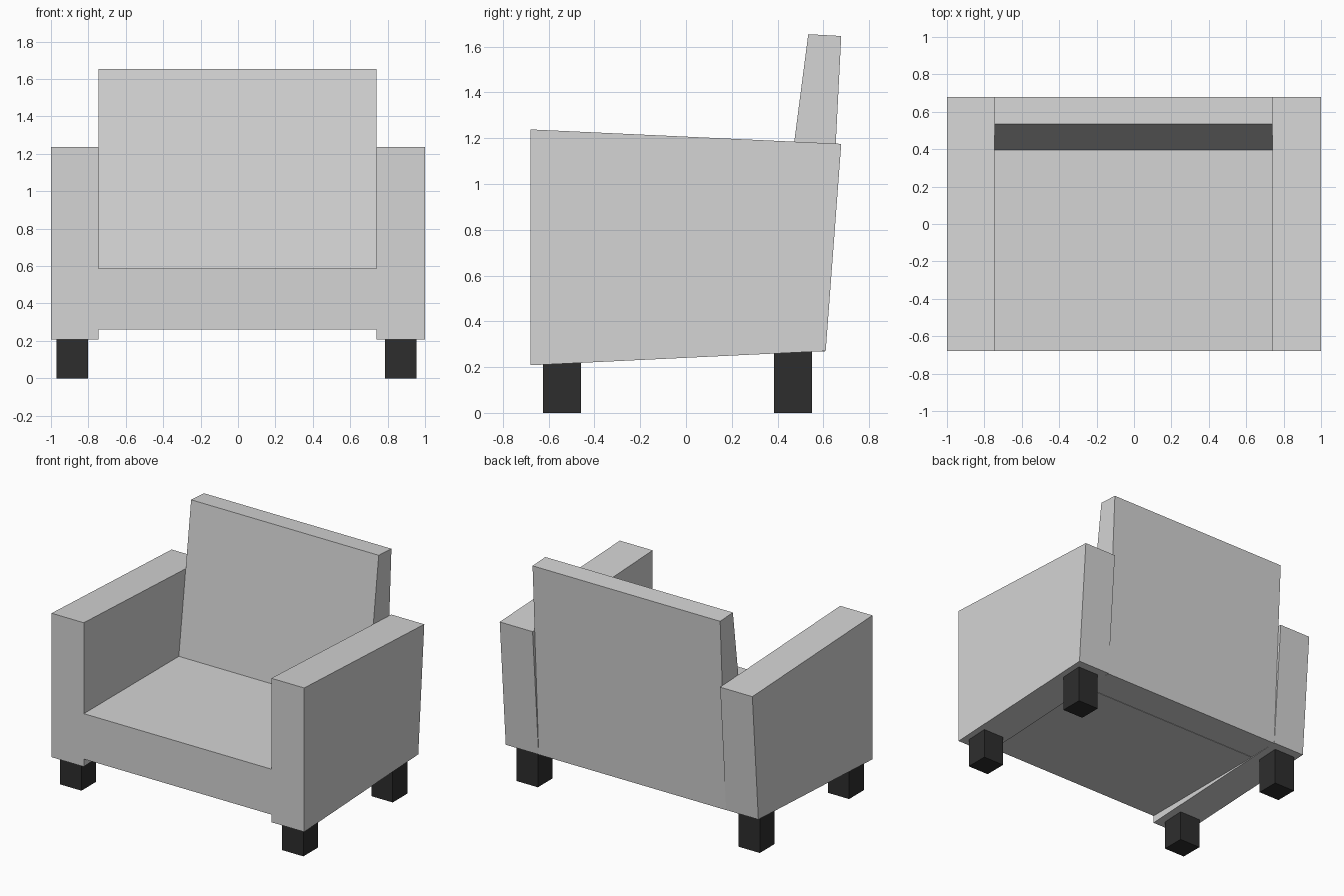
import bpy

if "Cube" in bpy.data.objects:
    bpy.data.objects.remove(bpy.data.objects["Cube"])


def material(name, value):
    mat = bpy.data.materials.new(name)
    mat.diffuse_color = (value, value, value, 1)
    mat.use_nodes = True
    mat.node_tree.nodes["Principled BSDF"].inputs["Base Color"].default_value = mat.diffuse_color
    return mat


fabric = material("light grey fabric", 0.66)
black = material("black wood", 0.027)


def extrude(name, profile, x0, x1, mat):
    """Solid from a (y, z) side profile, spanning x0 to x1."""
    n = len(profile)
    verts = [(x, y, z) for x in (x0, x1) for y, z in profile]
    faces = [tuple(range(n))[::-1], tuple(range(n, 2 * n))]
    faces += [(i, (i + 1) % n, (i + 1) % n + n, i + n) for i in range(n)]
    mesh = bpy.data.meshes.new(name)
    mesh.from_pydata(verts, [], faces)
    mesh.materials.append(mat)
    obj = bpy.data.objects.new(name, mesh)
    bpy.context.collection.objects.link(obj)
    return obj


def arm_bottom(y):
    """Height of the sloping underside of the arms."""
    return 0.208 + (y + 0.68) / 1.29 * 0.062


# Tapered arms, reaching down to the legs
arm = [(-0.68, 0.208), (0.61, 0.27), (0.678, 1.175), (-0.68, 1.238)]
extrude("left_arm", arm, -1.0, -0.745, fabric)
extrude("right_arm", arm, 0.74, 1.0, fabric)

# Seat block between the arms
seat = [(-0.679, 0.262), (0.37, 0.262), (0.395, 0.587), (-0.679, 0.587)]
extrude("seat", seat, -0.745, 0.74, fabric)

# Leaning backrest that runs down to the underside
back = [(0.353, 0.264), (0.608, 0.268), (0.678, 1.646), (0.534, 1.654)]
back.insert(2, (0.654, 1.175))
extrude("backrest", back, -0.745, 0.74, fabric)

# Four square legs, cut to the slope of the arms
for side, x in (("left", -0.97), ("right", 0.787)):
    for end, y in (("front", -0.625), ("back", 0.385)):
        leg = [(y, 0), (y + 0.166, 0),
               (y + 0.166, arm_bottom(y + 0.166)), (y, arm_bottom(y))]
        extrude(f"{end}_{side}_leg", leg, x, x + 0.168, black)
